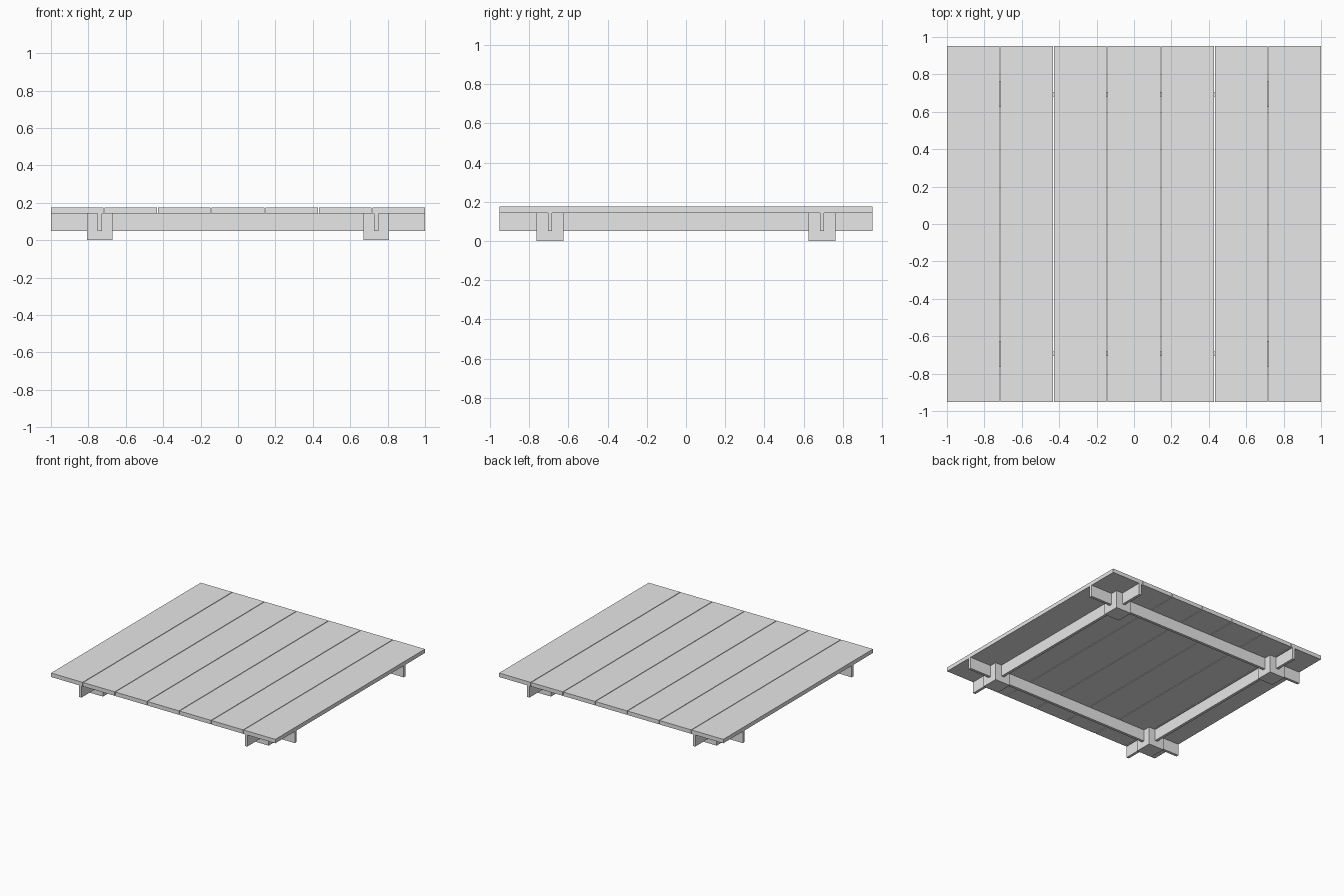
import bpy

cube = bpy.data.objects.get("Cube")
if cube:
    bpy.data.objects.remove(cube, do_unlink=True)

# Single plain grey
grey = bpy.data.materials.new("plain_grey")
grey.use_nodes = True
GREY = (0.8, 0.8, 0.8, 1.0)
grey.diffuse_color = GREY
grey.node_tree.nodes["Principled BSDF"].inputs["Base Color"].default_value = GREY


def box(name, centre, size):
    """Axis-aligned box given its centre and full size."""
    bpy.ops.mesh.primitive_cube_add(size=1, location=centre)
    obj = bpy.context.object
    obj.name = name
    obj.scale = size
    bpy.ops.object.transform_apply(location=False, rotation=False, scale=True)
    obj.data.materials.append(grey)
    return obj


LENGTH, DEPTH = 2.0, 1.906      # deck extents
TOP, UNDER = 0.175, 0.143       # deck top and underside
BEAM_BOTTOM, BEAM_THICK = 0.05, 0.022
FOOT = 0.137
JOINT_X, JOINT_Y = 0.739, 0.694
PLANKS, GAP = 7, 0.005

# Deck planks running front to back with narrow gaps
width = (LENGTH - GAP * (PLANKS - 1)) / PLANKS
for i in range(PLANKS):
    x = -LENGTH / 2 + width / 2 + i * (width + GAP)
    box(f"deck_plank_{i + 1}", (x, 0, (TOP + UNDER) / 2), (width, DEPTH, TOP - UNDER))

# Crossing support beams, running to the deck edges
beam_z = (BEAM_BOTTOM + UNDER) / 2
beam_h = UNDER - BEAM_BOTTOM
for s, name in ((-1, "front"), (1, "back")):
    box(f"{name}_beam", (0, s * JOINT_Y, beam_z), (LENGTH, BEAM_THICK, beam_h))
for s, name in ((-1, "right"), (1, "left")):
    box(f"{name}_beam", (s * JOINT_X, 0, beam_z), (BEAM_THICK, DEPTH, beam_h))

# Square foot block at each beam crossing
for sx, side in ((-1, "right"), (1, "left")):
    for sy, end in ((-1, "front"), (1, "back")):
        box(f"{end}_{side}_foot", (sx * JOINT_X, sy * JOINT_Y, UNDER / 2), (FOOT, FOOT, UNDER))
